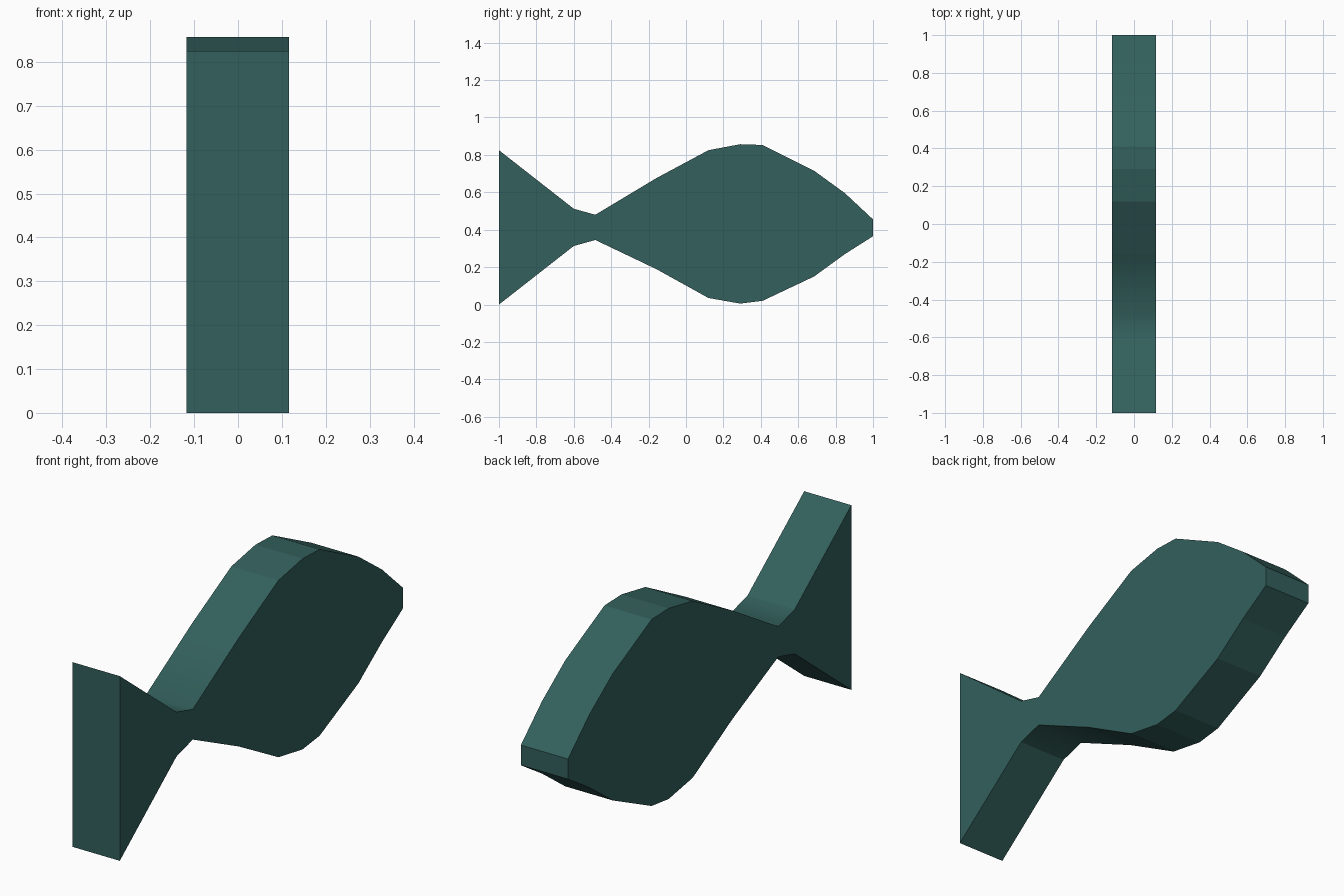
import bpy, bmesh

if "Cube" in bpy.data.objects:
    bpy.data.objects.remove(bpy.data.objects["Cube"])

# Single flat colour
mat = bpy.data.materials.new("dark teal")
mat.diffuse_color = (0.033, 0.117, 0.107, 1)
mat.use_nodes = True
mat.node_tree.nodes["Principled BSDF"].inputs["Base Color"].default_value = mat.diffuse_color

# Fish outline: (y, lower z, upper z) from tail to nose
stations = [(-1, 0.005, 0.83), (-0.6, 0.318, 0.517), (-0.485, 0.35, 0.485),
            (-0.16, 0.195, 0.68), (0.12, 0.04, 0.83), (0.29, 0.01, 0.862),
            (0.41, 0.025, 0.858), (0.685, 0.155, 0.72), (0.85, 0.275, 0.6),
            (1, 0.37, 0.46)]
X0, X1 = -0.117, 0.116
outline = [(y, lo) for y, lo, hi in stations] + \
          [(y, hi) for y, lo, hi in reversed(stations)]

# Flat fish slab: outline face extruded across x
bm = bmesh.new()
side = bm.faces.new([bm.verts.new((X0, y, z - 0.005)) for y, z in outline])
ext = bmesh.ops.extrude_face_region(bm, geom=[side], use_keep_orig=True)
new_verts = [v for v in ext["geom"] if isinstance(v, bmesh.types.BMVert)]
bmesh.ops.translate(bm, verts=new_verts, vec=(X1 - X0, 0, 0))
bmesh.ops.recalc_face_normals(bm, faces=bm.faces)

# The narrow neck by the tail is softly shaded, the rest is faceted
for f in bm.faces:
    if abs(f.normal.x) < 0.5:
        f.smooth = -0.6 < f.calc_center_median().y < -0.2
bm.normal_update()

mesh = bpy.data.meshes.new("fish_body")
bm.to_mesh(mesh)
bm.free()
mesh.materials.append(mat)
fish = bpy.data.objects.new("fish_body", mesh)
bpy.context.collection.objects.link(fish)

# Keep the rim between the flat sides and the edge band sharp
for e in mesh.edges:
    a, b = (mesh.vertices[i].co for i in e.vertices)
    e.use_edge_sharp = abs(a.x - b.x) < 1e-4
